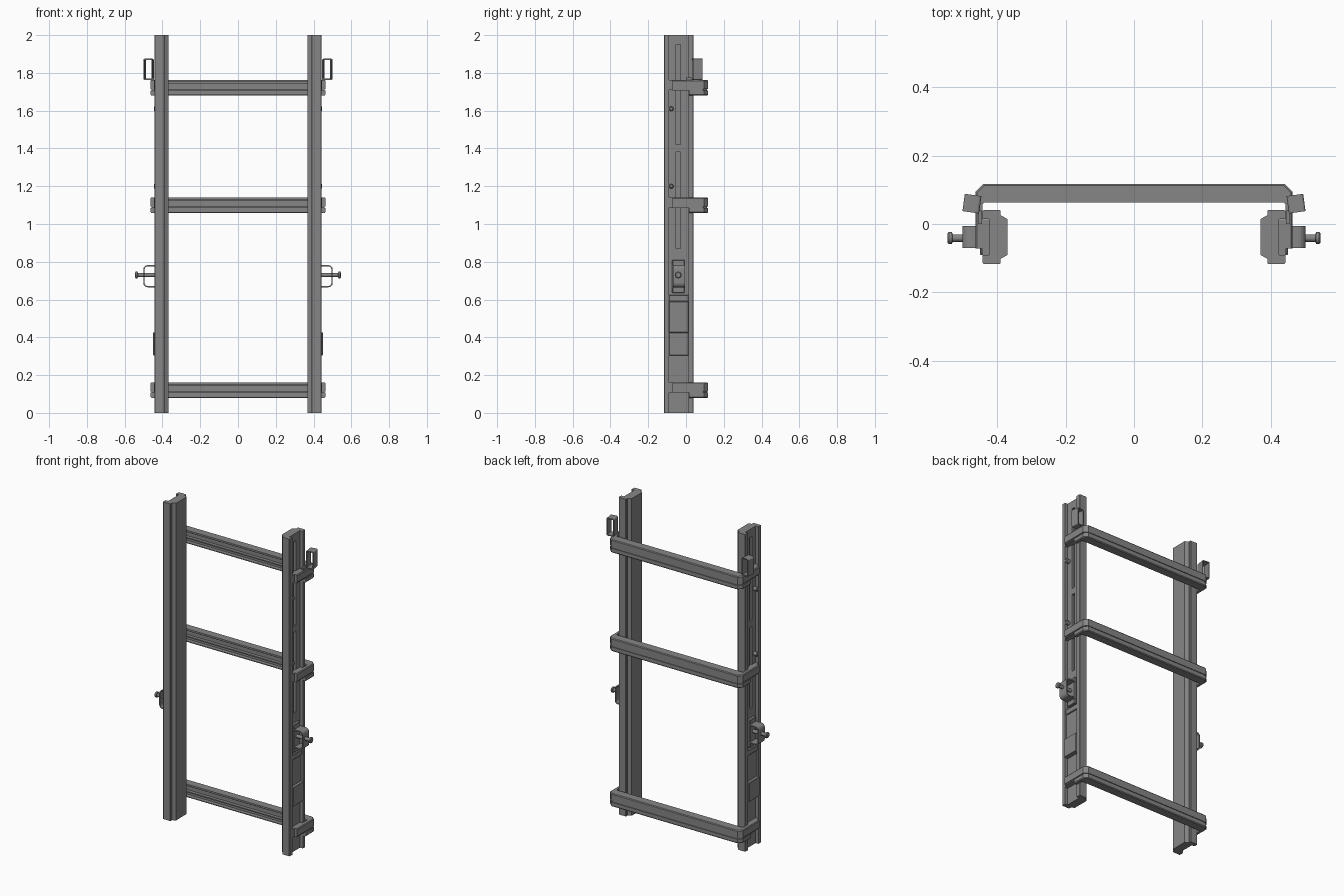
import bpy, bmesh, math
from mathutils import Vector, Matrix

if "Cube" in bpy.data.objects:
    bpy.data.objects.remove(bpy.data.objects["Cube"])

# Dark grey painted steel
steel = bpy.data.materials.new("dark_steel")
steel.diffuse_color = (.24, .24, .24, 1)
steel.use_nodes = True
steel.node_tree.nodes["Principled BSDF"].inputs["Base Color"].default_value = steel.diffuse_color


def add_prism(bm, low, high):
    """Close two matching rings of 3D points into a solid."""
    a = [bm.verts.new(p) for p in low]
    b = [bm.verts.new(p) for p in high]
    bm.faces.new(a)
    bm.faces.new(b)
    n = len(a)
    for i in range(n):
        bm.faces.new((a[i], a[(i + 1) % n], b[(i + 1) % n], b[i]))


def finish(name, bm, mirror=True):
    bmesh.ops.recalc_face_normals(bm, faces=bm.faces)
    me = bpy.data.meshes.new(name)
    bm.to_mesh(me)
    bm.free()
    me.materials.append(steel)
    ob = bpy.data.objects.new(name, me)
    bpy.context.collection.objects.link(ob)
    if mirror:
        ob.modifiers.new("both_sides", 'MIRROR').use_mirror_merge = False
    return ob


def box(name, x, y, z, bevel=0.0, mirror=True):
    bm = bmesh.new()
    ring = [(x[0], y[0]), (x[1], y[0]), (x[1], y[1]), (x[0], y[1])]
    add_prism(bm, [(*p, z[0]) for p in ring], [(*p, z[1]) for p in ring])
    if bevel:
        bmesh.ops.bevel(bm, geom=bm.edges[:], offset=bevel, segments=1, affect='EDGES')
    return finish(name, bm, mirror)


def rod(name, rings, y, z, sides=16):
    """Turned part along x from (x, radius) stations."""
    bm = bmesh.new()
    loops = []
    for x, r in rings:
        loops.append([bm.verts.new((x, y + r * math.cos(t), z + r * math.sin(t)))
                      for t in (2 * math.pi * i / sides for i in range(sides))])
    for a, b in zip(loops, loops[1:]):
        for i in range(sides):
            j = (i + 1) % sides
            bm.faces.new((a[i], a[j], b[j], b[i]))
    bm.faces.new(loops[0])
    bm.faces.new(loops[-1])
    bm.normal_update()
    for f in bm.faces:
        f.smooth = len(f.verts) == 4 and abs(f.normal.x) < 0.5
    return finish(name, bm)


def rounded(x0, x1, z0, z1, r, seg=4):
    pts = []
    for cx, cz, s in ((x1 - r, z1 - r, 0), (x0 + r, z1 - r, 1),
                      (x0 + r, z0 + r, 2), (x1 - r, z0 + r, 3)):
        for i in range(seg + 1):
            t = math.pi / 2 * (s + i / seg)
            pts.append((cx + r * math.cos(t), cz + r * math.sin(t)))
    return pts


def loop_bracket(name, x, z, y, wall, r, turn=0):
    """Rounded strap frame, open along y."""
    bm = bmesh.new()
    outer = rounded(*x, *z, r)
    inner = rounded(x[0] + wall, x[1] - wall, z[0] + wall, z[1] - wall, max(r - wall, .002))
    v = [[bm.verts.new((px, yy, pz)) for px, pz in ring]
         for ring, yy in ((outer, y[0]), (outer, y[1]), (inner, y[1]), (inner, y[0]))]
    n = len(outer)
    for k in range(4):
        a, b = v[k], v[(k + 1) % 4]
        for i in range(n):
            j = (i + 1) % n
            bm.faces.new((a[i], a[j], b[j], b[i]))
    c = Vector((sum(x) / 2, sum(y) / 2, 0))
    bmesh.ops.rotate(bm, verts=bm.verts, cent=c, matrix=Matrix.Rotation(turn, 3, 'Z'))
    return finish(name, bm)


# Upright posts with an outward-facing channel
half = [(.369, .014), (.39, .026), (.39, .038), (.393, .041), (.439, .041),
        (.442, .038), (.442, .014), (.423, .014)]
mid = -.038
profile = half + [(x, 2 * mid - y) for x, y in reversed(half)]
bm = bmesh.new()
add_prism(bm, [(*p, 0) for p in profile], [(*p, 2) for p in profile])
post = finish("upright_post", bm, mirror=False)

# Long slots cut in the channel floor
for z in ((1.42, 1.95), (.87, 1.38)):
    cutter = box("slot_cutter", (.408, .45), (-.053, -.028), z, mirror=False)
    cutter.hide_render = True
    cutter.hide_viewport = True
    cut = post.modifiers.new("slot", 'BOOLEAN')
    cut.object = cutter
    cut.operation = 'DIFFERENCE'
    cut.solver = 'EXACT'
post.modifiers.new("both_sides", 'MIRROR').use_mirror_merge = False


# Crossbars: stacked layers of a wrapped C-shaped plan
def bar_plan(inset, front, arm_y, z):
    o, b = .463 - inset, .117 - inset
    right = [(o - .022, b), (o, b - .022), (o, arm_y), (.4425, arm_y),
             (.4425, front - .005), (.437, front)]
    return [(x, y, z) for x, y in right + [(-x, y) for x, y in reversed(right)]]


layers = [  # z0, z1, inset0, inset1, front y, arm end y
    (-.041, -.036, .004, .000, .063, .015),
    (-.036, -.014, .000, .000, .088, .015),
    (-.014, -.007, .005, .005, .068, -.072),
    (-.007, .022, .000, .000, .088, -.072),
    (.022, .030, .000, .000, .076, -.072),
    (.030, .036, .000, .000, .063, -.072),
    (.036, .041, .000, .004, .063, -.072)]
for label, zc in (("lower", .121), ("middle", 1.10), ("upper", 1.722)):
    bm = bmesh.new()
    for z0, z1, i0, i1, front, arm in layers:
        add_prism(bm, bar_plan(i0, front, arm, zc + z0), bar_plan(i1, front, arm, zc + z1))
    finish(label + "_crossbar", bm, mirror=False)
    box(label + "_bar_mount", (.415, .444), (-.09, .013), (zc - .012, zc + .04))

# Plates fitted in the channel
box("latch_plate", (.42, .45), (-.09, .013), (.305, .425), .002)
box("cover_plate", (.42, .433), (-.09, .013), (.425, .59), .002)
box("stop_bar", (.42, .438), (-.09, .013), (.59, .625), .003)
box("bracket_plate", (.42, .441), (-.073, -.008), (.635, .81), .003)

# Small bolts in the channel
for z in (1.61, 1.2):
    rod("bolt", [(.415, .013), (.442, .013), (.446, .008)], -.078, z)

# Pull-pin bracket and its pin
loop_bracket("pin_bracket", (.41, .501), (.665, .782), (-.07, -.006), .007, .022)
rod("pull_pin", [(.43, .011), (.53, .011), (.532, .018), (.541, .018), (.545, .013)], -.041, .73)

# Upper loop handles, slightly turned outward
loop_bracket("loop_handle", (.449, .498), (1.763, 1.875), (.034, .085), .006, .008, math.radians(8))
box("handle_tab", (.444, .455), (0, .04), (1.755, 1.775))
